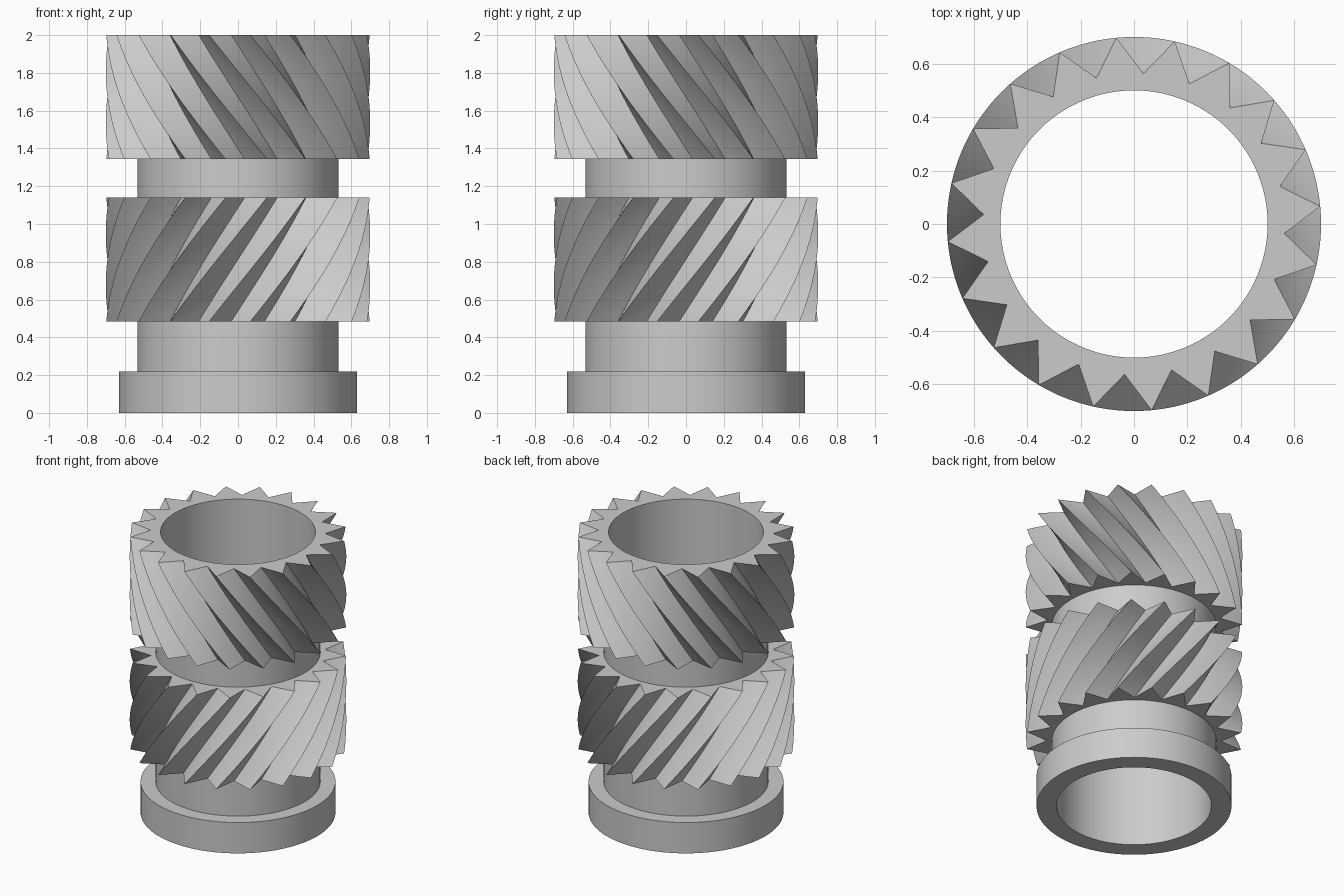
import bpy, bmesh
from math import sin, cos, radians

if "Cube" in bpy.data.objects:
    bpy.data.objects.remove(bpy.data.objects["Cube"])

TEETH, SUB = 20, 8                 # teeth per knurl, points per tooth
N = TEETH * SUB
PITCH = 360 / TEETH
TIP, ROOT = 0.70, 0.564
BORE, BODY, FLANGE = 0.50, 0.532, 0.63
PHASE, TWIST, SLICES = 5.4, 43.2, 24


def circle(radius, z, phase):
    """Round ring of N points."""
    return [(radius * cos(radians(phase + i * 360 / N)),
             radius * sin(radians(phase + i * 360 / N)), z) for i in range(N)]


def star(z, phase):
    """Toothed ring: straight flanks between tips and roots."""
    corners = []
    for k in range(2 * TEETH):
        r, a = (ROOT if k % 2 else TIP), radians(phase + k * PITCH / 2)
        corners.append((r * cos(a), r * sin(a)))
    half, pts = SUB // 2, []
    for k, (x0, y0) in enumerate(corners):
        x1, y1 = corners[(k + 1) % len(corners)]
        for s in range(half):
            t = s / half
            pts.append((x0 + (x1 - x0) * t, y0 + (y1 - y0) * t, z))
    return pts


def knurl(z0, z1, start, twist):
    """Stack of toothed rings turning with height."""
    return [star(z0 + (z1 - z0) * j / SLICES, start + twist * j / SLICES)
            for j in range(SLICES + 1)]


turned = PHASE + TWIST
# Flange and lower neck
rings = [circle(FLANGE, 0, PHASE), circle(FLANGE, 0.22, PHASE),
         circle(BODY, 0.22, PHASE), circle(BODY, 0.485, PHASE)]
# Lower knurl, middle groove, upper knurl with opposite hand
rings += knurl(0.485, 1.14, PHASE, TWIST)
rings += [circle(BODY, 1.14, turned), circle(BODY, 1.343, turned)]
rings += knurl(1.343, 2.0, turned, -TWIST)
# Bore
rings += [circle(BORE, 2.0, PHASE), circle(BORE, 0, PHASE)]

# Skin the closed loop of rings
bm = bmesh.new()
loops = [[bm.verts.new(p) for p in ring] for ring in rings]
for a, b in zip(loops, loops[1:] + loops[:1]):
    for i in range(N):
        j = (i + 1) % N
        bm.faces.new((a[i], a[j], b[j], b[i]))
bmesh.ops.recalc_face_normals(bm, faces=bm.faces)
mesh = bpy.data.meshes.new("knurled_insert")
bm.to_mesh(mesh)
bm.free()

insert = bpy.data.objects.new("knurled_insert", mesh)
bpy.context.collection.objects.link(insert)
bpy.context.view_layer.objects.active = insert
insert.select_set(True)
bpy.ops.object.shade_smooth_by_angle(angle=radians(25))
